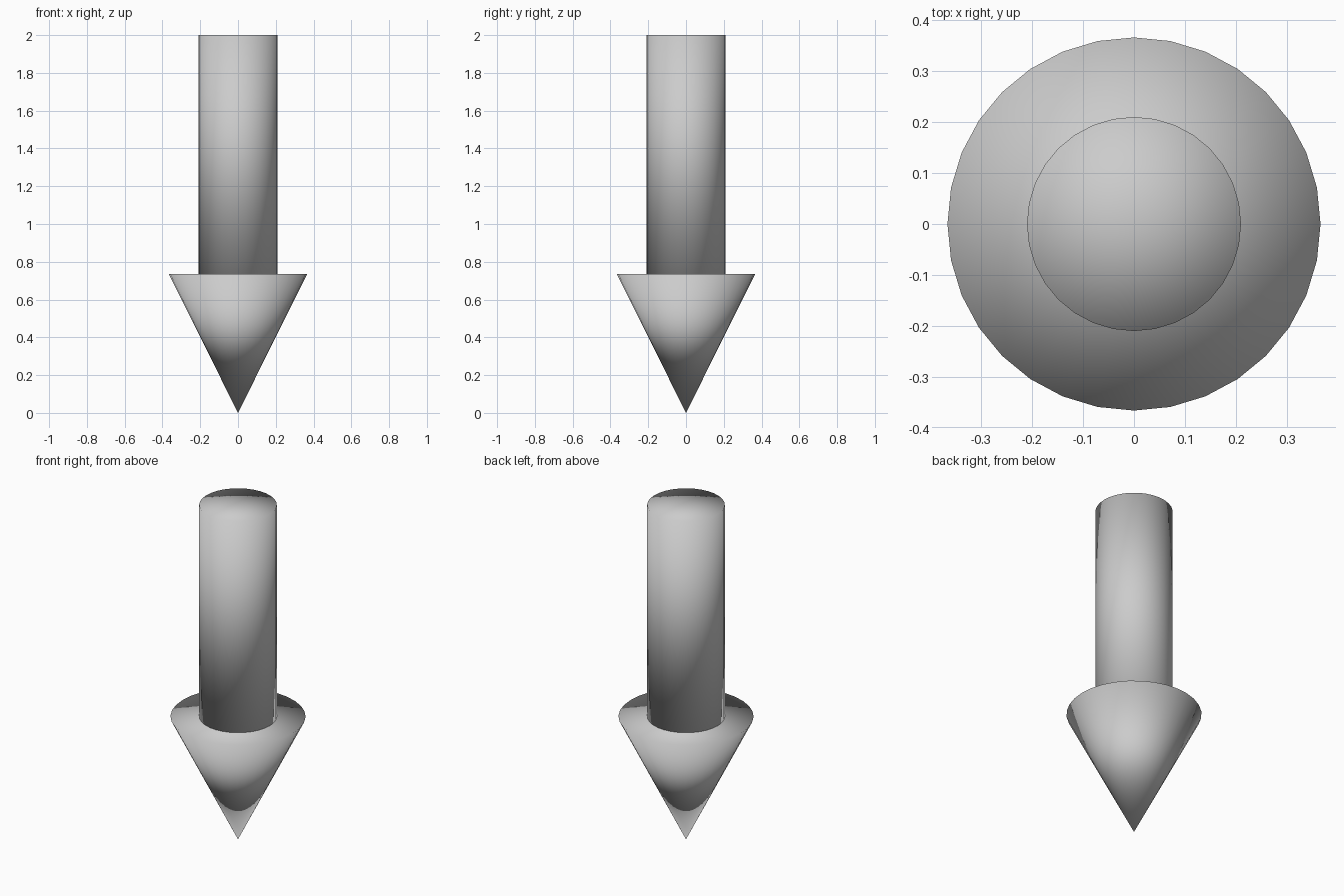
import bpy
from math import pi

if "Cube" in bpy.data.objects:
    bpy.data.objects.remove(bpy.data.objects["Cube"])

SIDES = 32
NECK = 0.735      # height where head meets shaft


def smooth(name):
    obj = bpy.context.object
    obj.name = name
    # original is smooth across its rims too, so no edges are kept sharp
    bpy.ops.object.shade_smooth()
    return obj


# Arrow head: cone with its tip on the ground
bpy.ops.mesh.primitive_cone_add(vertices=SIDES, radius1=0, radius2=0.366,
                                depth=NECK, end_fill_type='TRIFAN',
                                location=(0, 0, NECK / 2))
smooth("arrow_head")

# Shaft: capped cylinder rising from the head
bpy.ops.mesh.primitive_cylinder_add(vertices=SIDES, radius=0.21,
                                    depth=2 - NECK, end_fill_type='TRIFAN',
                                    location=(0, 0, (2 + NECK) / 2))
smooth("arrow_shaft")
